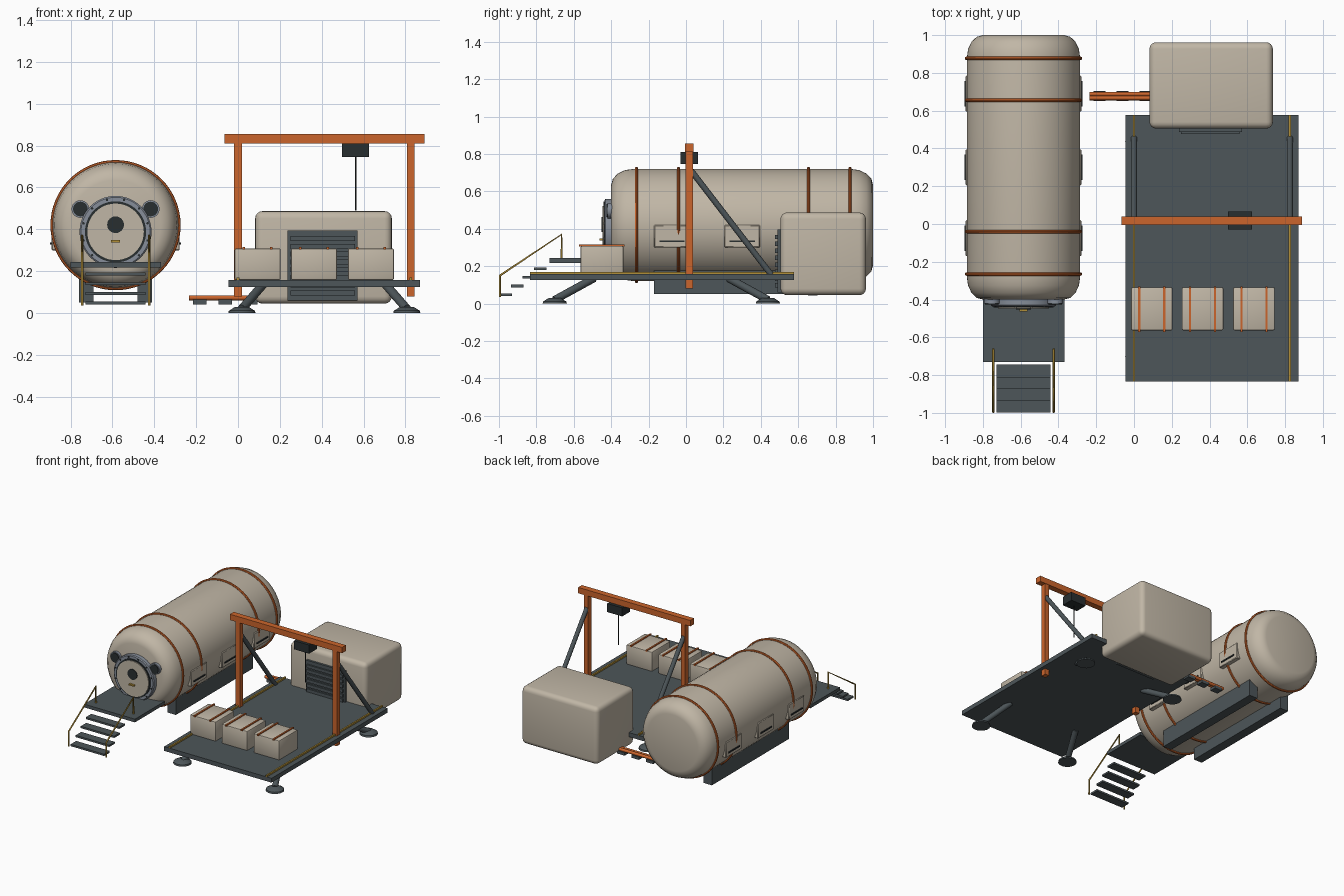
import bpy, bmesh, math
from mathutils import Vector, Matrix

if "Cube" in bpy.data.objects:
    bpy.data.objects.remove(bpy.data.objects["Cube"])


def material(name, r, g, b):
    m = bpy.data.materials.new(name)
    m.use_nodes = True
    m.diffuse_color = (r, g, b, 1)
    m.node_tree.nodes["Principled BSDF"].inputs["Base Color"].default_value = (r, g, b, 1)
    return m


HULL = material("warm grey hull", .53, .47, .38)
STEEL = material("dark steel", .074, .092, .1)
ORANGE = material("orange paint", .6, .13, .025)
GOLD = material("yellow handrail", .45, .28, .04)
FLANGE = material("light steel", .24, .27, .32)
BLACK = material("black glass", .022, .028, .03)


def finish(name, bm, mat, smooth=True):
    bmesh.ops.recalc_face_normals(bm, faces=bm.faces)
    mesh = bpy.data.meshes.new(name)
    bm.to_mesh(mesh)
    bm.free()
    mesh.materials.append(mat)
    ob = bpy.data.objects.new(name, mesh)
    bpy.context.collection.objects.link(ob)
    if smooth:
        bpy.ops.object.select_all(action="DESELECT")
        ob.select_set(True)
        bpy.context.view_layer.objects.active = ob
        bpy.ops.object.shade_smooth_by_angle(angle=math.radians(40))
    return ob


def box(name, xs, ys, zs, mat, bevel=0, segments=3):
    """Box given by its extents on each axis."""
    bm = bmesh.new()
    bmesh.ops.create_cube(bm, size=1)
    for v in bm.verts:
        v.co = Vector([(a + b) / 2 + c * (b - a) for (a, b), c in zip((xs, ys, zs), v.co)])
    if bevel:
        bmesh.ops.bevel(bm, geom=bm.edges[:], offset=bevel, segments=segments,
                        profile=.5, affect="EDGES")
    return finish(name, bm, mat, bevel > 0)


def rod(name, a, b, r, mat, r2=None, sides=20):
    """Cylinder or cone between two points."""
    a, b = Vector(a), Vector(b)
    bm = bmesh.new()
    spin = (b - a).to_track_quat("Z", "Y").to_matrix().to_4x4()
    bmesh.ops.create_cone(bm, cap_ends=True, segments=sides, radius1=r,
                          radius2=r if r2 is None else r2, depth=(b - a).length,
                          matrix=Matrix.Translation((a + b) / 2) @ spin)
    return finish(name, bm, mat)


def lathe_y(name, centre, profile, mat, sides=48, closed=False):
    """Revolve (radius, y) points around an axis parallel to y."""
    bm = bmesh.new()
    cx, cz = centre
    rings = []
    for r, y in profile:
        angles = [math.tau * i / sides for i in range(sides)]
        rings.append([bm.verts.new((cx + r * math.cos(t), y, cz + r * math.sin(t))) for t in angles])
    pairs = list(zip(rings, rings[1:]))
    if closed:
        pairs.append((rings[-1], rings[0]))
    for p, q in pairs:
        for i in range(sides):
            j = (i + 1) % sides
            bm.faces.new((p[i], p[j], q[j], q[i]))
    if not closed:
        bm.faces.new(rings[0])
        bm.faces.new(rings[-1])
    return finish(name, bm, mat)


def tube(name, points, r, mat):
    curve = bpy.data.curves.new(name, "CURVE")
    curve.dimensions = "3D"
    curve.bevel_depth = r
    curve.bevel_resolution = 2
    curve.use_fill_caps = True
    spline = curve.splines.new("POLY")
    spline.points.add(len(points) - 1)
    for p, co in zip(spline.points, points):
        p.co = (*co, 1)
    curve.materials.append(mat)
    ob = bpy.data.objects.new(name, curve)
    bpy.context.collection.objects.link(ob)


# Habitat tank with rounded ends
TX, TZ, R = -.585, .42, .3
arc = [math.pi / 2 * i / 4 for i in range(5)]
front = [(R - .085 + .085 * math.sin(t), -.4 + .12 * (1 - math.cos(t))) for t in arc]
lathe_y("tank_hull", (TX, TZ), front + [(r, .6 - y) for r, y in reversed(front)], HULL, 64)

# Hoops around the tank
for y in (-.265, -.04, .655, .877):
    hoop = [(R + .002 + .009 * math.cos(math.tau * i / 8), y + .009 * math.sin(math.tau * i / 8))
            for i in range(8)]
    lathe_y("tank_hoop", (TX, TZ), hoop, ORANGE, 64, closed=True)

# Side panels with handles, and support skids
for s in (-1, 1):
    for y in (-.075, .3, .69):
        box("side_panel", sorted((TX + s * .26, TX + s * .306)), (y - .095, y + .095),
            (.3, .42), HULL, .004, 1)
        box("panel_handle", sorted((TX + s * .3, TX + s * .312)), (y - .068, y + .068),
            (.328, .338), BLACK)
    box("tank_skid", sorted((TX + s * .105, TX + s * .175)), (-.17, .77), (.05, .19), STEEL)

# Round entrance hatch
HZ = .388
lathe_y("hatch_flange", (TX, HZ), [(.172, -.38), (.172, -.43), (.165, -.436), (.1, -.436)], FLANGE)
rod("hatch_seal", (TX, -.42, HZ), (TX, -.441, HZ), .146, BLACK, sides=48)
rod("hatch_door", (TX, -.42, HZ), (TX, -.447, HZ), .135, HULL, sides=48)
rod("hatch_window", (TX, -.43, .422), (TX, -.452, .422), .04, BLACK, sides=32)
box("hatch_handle", (TX - .022, TX + .022), (-.463, -.44), (.338, .348), GOLD)
for i in range(12):
    t = math.tau * (i + .5) / 12
    x, z = TX + .158 * math.cos(t), HZ + .158 * math.sin(t)
    rod("flange_bolt", (x, -.43, z), (x, -.441, z), .006, BLACK, sides=8)

# Portholes beside the hatch
for s in (-1, 1):
    x = TX + s * .168
    rod("porthole_rim", (x, -.37, .497), (x, -.42, .497), .042, FLANGE, sides=28)
    rod("porthole_glass", (x, -.4, .497), (x, -.425, .497), .035, BLACK, sides=28)

# Entrance landing, steps and handrails
box("landing", (-.8, -.367), (-.73, -.37), (.218, .243), STEEL)
for i in range(4):
    y, z = -.745 - i * .0615, .193 - i * .046
    box("stair_tread", (TX - .143, TX + .143), (y - .068, y), (z - .014, z), STEEL)
for s in (-1, 1):
    x = TX + s * .16
    tube("handrail", [(x, -.995, .035), (x, -.995, .15), (x, -.665, .37), (x, -.665, .24)], .006, GOLD)

# Work deck with edge rails
box("deck", (-.045, .87), (-.835, .578), (.125, .158), STEEL)
for x in (0, .825):
    box("deck_edge_rail", (x - .006, x + .006), (-.835, .578), (.155, .17), GOLD)

# Splayed legs and foot pads
for s in (-1, 1):
    for e in (-1, 1):
        fx, fy = .4125 + s * .394, -.132 + e * .57
        rod("deck_leg", (fx, fy, .02), (fx - s * .1, fy - e * .21, .135), .021, STEEL)
        rod("foot_pad", (fx, fy, 0), (fx, fy, .012), .065, STEEL, .062, 24)
        rod("foot_cone", (fx, fy, .012), (fx, fy, .03), .06, STEEL, .032, 24)

# Gantry frame with diagonal braces
GY = .018
box("gantry_beam", (-.065, .89), (GY - .023, GY + .023), (.81, .855), ORANGE)
for x in (0, .825):
    box("gantry_post", (x - .018, x + .018), (GY - .02, GY + .02), (.08, .815), ORANGE)
    rod("gantry_brace", (x, GY + .01, .71), (x, .455, .155), .016, STEEL)

# Hoist trolley and cable
box("hoist_trolley", (.498, .626), (GY - .047, GY + .047), (.745, .811), BLACK)
rod("hoist_cable", (.562, GY, .49), (.562, GY, .75), .004, BLACK, sides=8)

# Storage module with roller shutter
box("storage_module", (.082, .735), (.505, .962), (.045, .487), HULL, .035, 4)
box("shutter", (.237, .572), (.488, .52), (.06, .395), STEEL)
for i in range(8):
    z = .085 + i * .037
    box("shutter_slat", (.25, .559), (.476, .49), (z, z + .024), STEEL)

# Strapped cargo crates
for x in (.094, .363, .635):
    box("cargo_crate", (x - .11, x + .11), (-.563, -.335), (.158, .309), HULL, .008, 2)
    for s in (-1, 1):
        box("crate_strap", (x + s * .066 - .006, x + s * .066 + .006), (-.572, -.33),
            (.304, .316), ORANGE)

# Service pipes between the modules
for y in (.667, .688):
    rod("service_pipe", (-.235, y, .073), (.1, y, .073), .012, ORANGE, sides=12)
for x in (-.182, -.06, .062):
    box("pipe_clamp", (x - .032, x + .032), (.652, .704), (.042, .064), STEEL)
